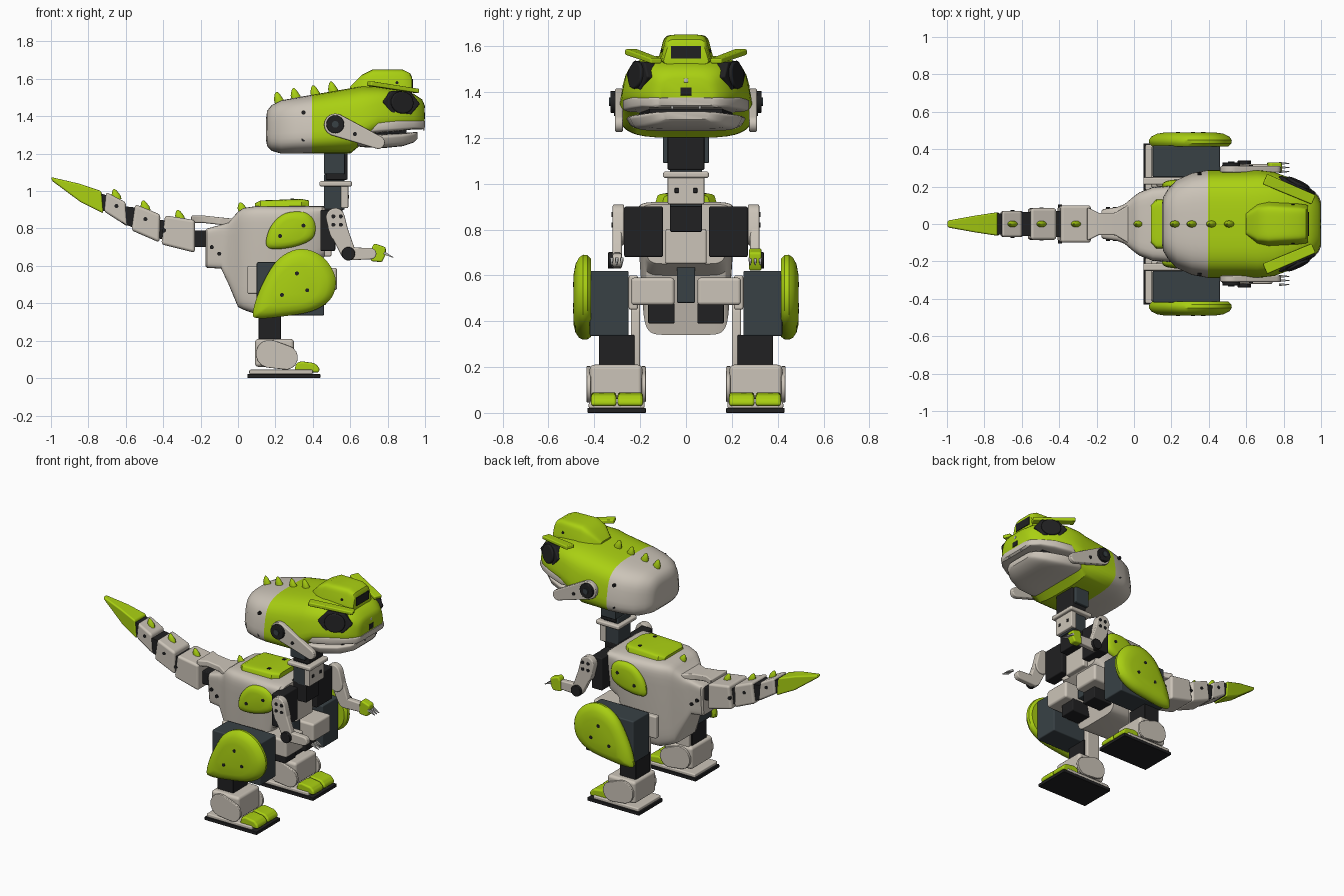
import bpy, bmesh
from math import sin, cos, pi, atan2, copysign
from mathutils import Vector

default_cube = bpy.data.objects.get("Cube")
if default_cube:
    bpy.data.objects.remove(default_cube, do_unlink=True)


def material(name, color):
    mat = bpy.data.materials.new(name)
    mat.use_nodes = True
    mat.diffuse_color = (*color, 1)
    mat.node_tree.nodes["Principled BSDF"].inputs["Base Color"].default_value = (*color, 1)
    return mat


lime = material("lime green", (.4, .63, .006))
ivory = material("warm ivory", (.6, .55, .48))
black = material("matte black", (.015, .015, .016))
slate = material("dark slate", (.04, .053, .06))
steel = material("light steel", (.5, .5, .48))
parts = []


# All helper dimensions are hundredths of a unit.
def stack(name, mat, rings, bevel=0, mirror=False):
    """Skin a series of equal-sized rings and cap both ends."""
    bm = bmesh.new()
    loops = [[bm.verts.new(Vector(p) / 100) for p in ring] for ring in rings]
    for low, high in zip(loops, loops[1:]):
        for i in range(len(low)):
            j = (i + 1) % len(low)
            bm.faces.new((low[i], low[j], high[j], high[i]))
    bm.faces.new(loops[0])
    bm.faces.new(loops[-1])
    bmesh.ops.recalc_face_normals(bm, faces=bm.faces)
    mesh = bpy.data.meshes.new(name)
    bm.to_mesh(mesh)
    bm.free()
    mesh.materials.append(mat)
    obj = bpy.data.objects.new(name, mesh)
    bpy.context.collection.objects.link(obj)
    if bevel:
        mod = obj.modifiers.new("rounded edges", "BEVEL")
        mod.width, mod.segments, mod.limit_method = bevel / 100, 3, "ANGLE"
        mod.harden_normals = True
    if mirror:
        mod = obj.modifiers.new("other side", "MIRROR")
        mod.use_axis = (False, True, False)
    parts.append(obj)
    return obj


def plate(name, mat, outline, depth, bevel=0, mirror=False):
    return stack(name, mat, [[(x, y, z) for x, z in outline] for y in depth], bevel, mirror)


def box(name, mat, xs, ys, zs, bevel=.6, mirror=False):
    outline = [(xs[0], zs[0]), (xs[1], zs[0]), (xs[1], zs[1]), (xs[0], zs[1])]
    return plate(name, mat, outline, ys, bevel, mirror)


def disc(name, mat, center, radius, depth, bevel=0, sides=24):
    turn = [2 * pi * i / sides for i in range(sides)]
    outline = [(center[0] + radius * cos(a), center[1] + radius * sin(a)) for a in turn]
    return plate(name, mat, outline, depth, bevel, True)


def link(name, mat, a, ra, b, rb, depth, bevel=.8):
    """A flat arm with round ends."""
    heading = atan2(b[1] - a[1], b[0] - a[0])
    outline = []
    for center, radius, start in ((b, rb, heading - pi / 2), (a, ra, heading + pi / 2)):
        for i in range(9):
            t = start + pi * i / 8
            outline.append((center[0] + radius * cos(t), center[1] + radius * sin(t)))
    return plate(name, mat, outline, depth, bevel, True)


def bar(name, mat, start, end, width, thick, tip=1, bevel=0):
    start, end = Vector(start), Vector(end)
    side = (end - start).cross(Vector((0, 0, 1))).normalized()
    up = side.cross(end - start).normalized()
    rings = []
    for center, k in ((start, 1), (end, tip)):
        rings.append([center + k * (side * width * s + up * thick * u) / 2
                      for s, u in ((-1, -1), (1, -1), (1, 1), (-1, 1))])
    return stack(name, mat, rings, bevel, True)


def loft(name, mat, stations, power, taper=0, sides=40):
    """Rounded box sections along x, each given as x, half width, bottom, top."""
    rings = []
    for x, half, low, high in stations:
        ring = []
        for i in range(sides):
            a = 2 * pi * (i + .5) / sides
            c, s = (copysign(abs(f(a)) ** (2 / power), f(a)) for f in (cos, sin))
            ring.append((x, half * c * (1 + taper * s), (low + high + s * (high - low)) / 2))
        rings.append(ring)
    return stack(name, mat, rings)


def pebble(name, mat, points, depth, steps=6):
    """A domed cover with a smooth closed outline."""
    pts = [Vector(p) for p in points]
    n, outline = len(pts), []
    for i in range(n):
        a, b, c, d = (pts[(i + k) % n] for k in range(-1, 3))
        for s in range(steps):
            t = s / steps
            outline.append(b + (c - a) * t / 2 + (a - b * 5 / 2 + c * 2 - d / 2) * t * t
                           + (b * 3 - a - c * 3 + d) * t ** 3 / 2)
    mid = sum(pts, Vector((0, 0))) / n
    rings = []
    for f, k in ((0, .92), (.2, .99), (.45, 1), (.7, .94), (.9, .8), (1, .6)):
        y = depth[0] + f * (depth[1] - depth[0])
        rings.append([(q.x, y, q.y) for q in (mid + (p - mid) * k for p in outline)])
    return stack(name, mat, rings, 0, True)


def screws(name, y, spots, radius=1.1):
    for spot in spots:
        disc(name, black, spot, radius, (y - 1.5, y), 0, 10)


def spike(name, x, z, radius, height):
    rings = []
    for f, k in ((-.3, 1), (.2, 1), (.8, .5), (1, .15)):
        rings.append([(x + radius * k * cos(a) - f * radius / 2, radius * .7 * k * sin(a), z + f * height)
                      for a in (2 * pi * i / 12 for i in range(12))])
    stack(name, lime, rings)


# Head: ivory rear, lime face, pale lip and jaw
loft("head_rear", ivory, [(15, 11, 127, 139), (15.6, 14, 124, 143), (18, 18, 121.5, 146), (23, 23, 120, 148.5),
                          (31, 26.5, 120, 150), (39.5, 28, 120, 151.5)], 3.6, -.1)
loft("head_face", lime, [(39.5, 28, 120, 151.5), (60, 28, 120, 155), (66, 28, 125, 156), (75, 27, 131, 156),
                         (86, 23, 132, 155), (94, 18.5, 133, 152), (98.5, 14, 134, 149), (99.7, 11, 135, 146)], 3.6, -.1)
loft("upper_lip", ivory, [(68, 26, 131, 135), (75, 27.5, 131, 138), (86, 24, 132, 138.5), (94, 19.5, 133, 138),
                          (98.7, 15, 133, 138), (100, 12, 134, 137.5)], 6)
loft("lower_jaw", ivory, [(61, 24, 125, 129), (66, 25, 123.5, 130), (78, 23.5, 123, 130.5), (88, 19, 124, 131),
                          (94, 14, 126, 131.5), (96, 10, 128, 131.5)], 5, .08)
loft("mouth_lining", black, [(66, 22, 129, 133), (90, 16, 130, 134)], 6)
loft("head_crest", lime, [(60, 6, 152, 156), (66, 10, 152, 162), (72, 11, 152, 165), (88, 10, 152, 165),
                          (92, 9.5, 152, 163), (93, 9, 152, 161)], 6, -.15)
box("crest_window", black, (92.5, 93.5), (-6.5, 6.5), (154.5, 160), 0)
box("nose", black, (98, 100), (-2.5, 2.5), (138.5, 142), .3)
box("nose_stud", steel, (98, 99.9), (-1, 1), (144, 146), .5)
bar("front_teeth", steel, (99, 6, 137), (99.3, 6, 132.5), 2.5, 2, .3)
for i, (x, z) in enumerate([(22, 148), (31, 150), (41.5, 151.5), (51, 153.5)]):
    spike("head_spike", x, z, 2.6, 5)

# Eyes sit on the slanting cheeks
outward = Vector((.42, .9, .12))
eye = Vector((86.5, 19.2, 147))
along = Vector((.9, -.42, -.05)).normalized()
rise = outward.cross(along).normalized()
for name, mat, wide, tall, sides, near, far in (("eye_socket", black, 11, 7.2, 6, -3, 2.6),
                                               ("eye_lens", black, 6.5, 6, 24, 0, 4)):
    stack(name, mat, [[eye + outward * d + along * wide * cos(a) - rise * tall * sin(a)
                       for a in (2 * pi * i / sides for i in range(sides))] for d in (near, far)], .8, True)
bar("brow", lime, (70, 24, 157.5), (96, 13, 153.5), 6, 2.6, .9, .7)

# Jaw hinges
link("jaw_arm", ivory, (52, 135.5), 6, (75, 126), 3.5, (27.5, 31))
disc("jaw_hinge", black, (52, 135.7), 4.8, (30, 33), .5)
disc("hinge_cap", slate, (52, 135.7), 1.8, (32, 33.5))
screws("jaw_screw", 31.5, [(62.5, 130.5)])
screws("head_screw", 27.8, [(35, 142), (35, 127.5)])
screws("crest_screw", 10.8, [(73, 158), (85, 158)], .8)

# Neck stack
box("neck_upper_servo", black, (47, 58.5), (-8, 8), (106, 121))
box("neck_yoke", slate, (46, 57), (-10, 10), (109, 122))
box("neck_core", slate, (46, 57), (-7, 7), (90, 109))
box("neck_bracket", ivory, (55, 59), (-8, 8), (91, 104))
box("neck_collar", ivory, (43.5, 61), (-10, 10), (102.5, 105.3), 1)
box("neck_base_servo", black, (45, 56), (-7, 7), (79, 92))
box("neck_screw", black, (58, 59.4), (3, 5), (96, 98), .3, True)

# Torso shell and covers
loft("torso_shell", ivory, [(-17.5, 6.5, 60, 79), (-16.5, 7.5, 59, 80), (-9, 8.5, 58.5, 82), (-5, 10, 50, 83.5),
                            (0, 14, 38, 89), (3, 16, 36.5, 91), (10, 18.5, 34, 92), (32, 20, 34, 92),
                            (38, 20, 60, 92), (45, 19.5, 64, 92), (46.5, 18.5, 65, 91)], 8, .1)
pebble("back_cover_side", lime, [(15, 72), (17.5, 81), (25, 88), (36, 88.5), (41, 83), (40, 75), (31, 70.5), (19, 69)], (19, 23.5))
screws("side_cover_screw", 23.8, [(22.5, 76), (35, 81.5)])
loft("back_plate", lime, [(9, 10, 90, 93.5), (12, 13, 90, 95), (34, 13, 90, 95.8), (38, 10, 90, 95)], 6, -.06)
spike("back_spike", 2.5, 90, 2.5, 4)
box("back_plate_screw", black, (28, 30), (7, 9), (94, 96), .3, True)
screws("tail_mount_screw", 9, [(-10, 66.5), (-14, 70)])

# Tail: bracket, three segments, dark joints and a lime tip
stack("tail_bracket", ivory, [[(x, -w, z), (x, w, z), (x, w, z + 4), (x, -w, z + 4)]
                              for x, w, z in ((-25, 9, 83), (-19, 6, 83), (-10, 6, 82), (0, 12, 81))], .8)
box("tail_root_joint", black, (-25, -15), (-5, 5), (70, 79))
plate("tail_segment_large", ivory, [(-39, 87), (-23, 84.5), (-23, 67), (-41, 71.5)], (-10, 10), 1.6)
plate("tail_segment_middle", ivory, [(-55, 93), (-41.5, 87.5), (-42, 72.5), (-57, 79)], (-8.5, 8.5), 1.6)
plate("tail_segment_small", ivory, [(-70.5, 99.5), (-60, 94), (-59, 81), (-71.5, 89)], (-7, 7), 1.4)
plate("tail_joint_front", black, [(-44, 85), (-37, 84), (-38, 74), (-45, 75)], (-7, 7))
plate("tail_joint_middle", black, [(-62, 92), (-53, 91), (-55, 80), (-62, 83)], (-6.5, 6.5))
plate("tail_joint_rear", black, [(-74, 99), (-68, 97), (-69, 89), (-74, 89.5)], (-5.5, 5.5))
stack("tail_tip", lime, [[(x, -w, low), (x, w, low), (x + d, w, high), (x + d, -w, high)] for x, w, low, high, d in
                         ((-72, 6.3, 88, 100, -1), (-84, 4.5, 94, 104, -1), (-99.5, 1.8, 105.5, 107.5, -.5))], 1)
for x, z in ((-31, 86), (-49.5, 91), (-65, 97)):
    spike("tail_spike", x, z, 2.4, 4)
for name, y, spot in (("large", 10.4, (-39.5, 79)), ("middle", 8.9, (-49.5, 85)), ("small", 7.4, (-65, 92))):
    screws("tail_screw_" + name, y, [spot])

# Shoulders, arms and claws
box("shoulder_servo", black, (44, 52), (10, 27), (68, 90), .8, True)
box("chest_block", ivory, (44, 50), (-9, 9), (65, 80), 1)
link("shoulder_arm", ivory, (52, 86), 5, (54, 78), 5, (27, 32))
link("upper_arm", ivory, (53, 81), 5, (59, 67), 4, (28, 32))
disc("elbow", black, (59, 66.5), 3.6, (30, 34), .4)
link("forearm", ivory, (59, 66.5), 3.5, (71, 66.5), 3, (28, 32))
screws("arm_screw", 32.4, [(51, 86.5), (55, 86.5), (51, 82), (55, 82)])
plate("hand", lime, [(71, 62.5), (77, 62), (79, 66), (79, 70), (73, 72), (71.5, 70)], (27.5, 33), 1)
for y in (28, 30.2, 32.4):
    bar("claw", steel, (78, y, 67), (83, y, 64.5), 1.4, 1.6, .25)

# Hips and thighs
box("pelvis_core", slate, (34, 44), (-4, 4), (48, 65))
box("hip_bracket", ivory, (35, 53), (5, 24), (47, 59), 1.5, True)
box("hip_servo", black, (30, 47), (5, 16.5), (39, 48), .6, True)
box("thigh_housing", slate, (10, 46), (25, 42), (33.5, 62), .8, True)
box("thigh_inner_plate", ivory, (5, 36), (21, 25), (45, 60), 1, True)
pebble("thigh_cover", lime, [(8, 35), (12, 48), (21, 63), (33, 69), (45, 65), (52, 54), (50, 43), (40, 36), (24, 33), (11, 32)], (41.5, 49))
screws("thigh_cover_screw", 49.3, [(31.5, 56), (37, 47), (23.5, 44.5)])

# Shins and feet
box("shin_servo", black, (11, 23), (22.5, 38), (20, 34), .5, True)
link("shin_strut", ivory, (17, 44), 5, (17, 21), 5, (20, 24))
box("ankle", ivory, (9, 30), (19, 42), (6, 21), 2, True)
for y in (17.5, 41.5):
    link("ankle_plate", ivory, (17, 13), 7.5, (25.5, 11), 6.5, (y, y + 2), .5)
box("foot_plate", ivory, (6, 40), (18, 42.5), (2, 4.5), .8, True)
box("foot_sole", black, (5, 44), (17.5, 43), (0, 2.2), .4, True)
for y in (18.8, 30.4):
    plate("toe", lime, [(30, 3), (43.5, 3), (43.5, 5.5), (41, 8), (34, 9), (31, 8)], (y, y + 11), 1.4, True)

# Soft shading with crisp corners
for obj in parts:
    obj.select_set(True)
bpy.context.view_layer.objects.active = parts[0]
bpy.ops.object.shade_smooth_by_angle(angle=pi / 5)
